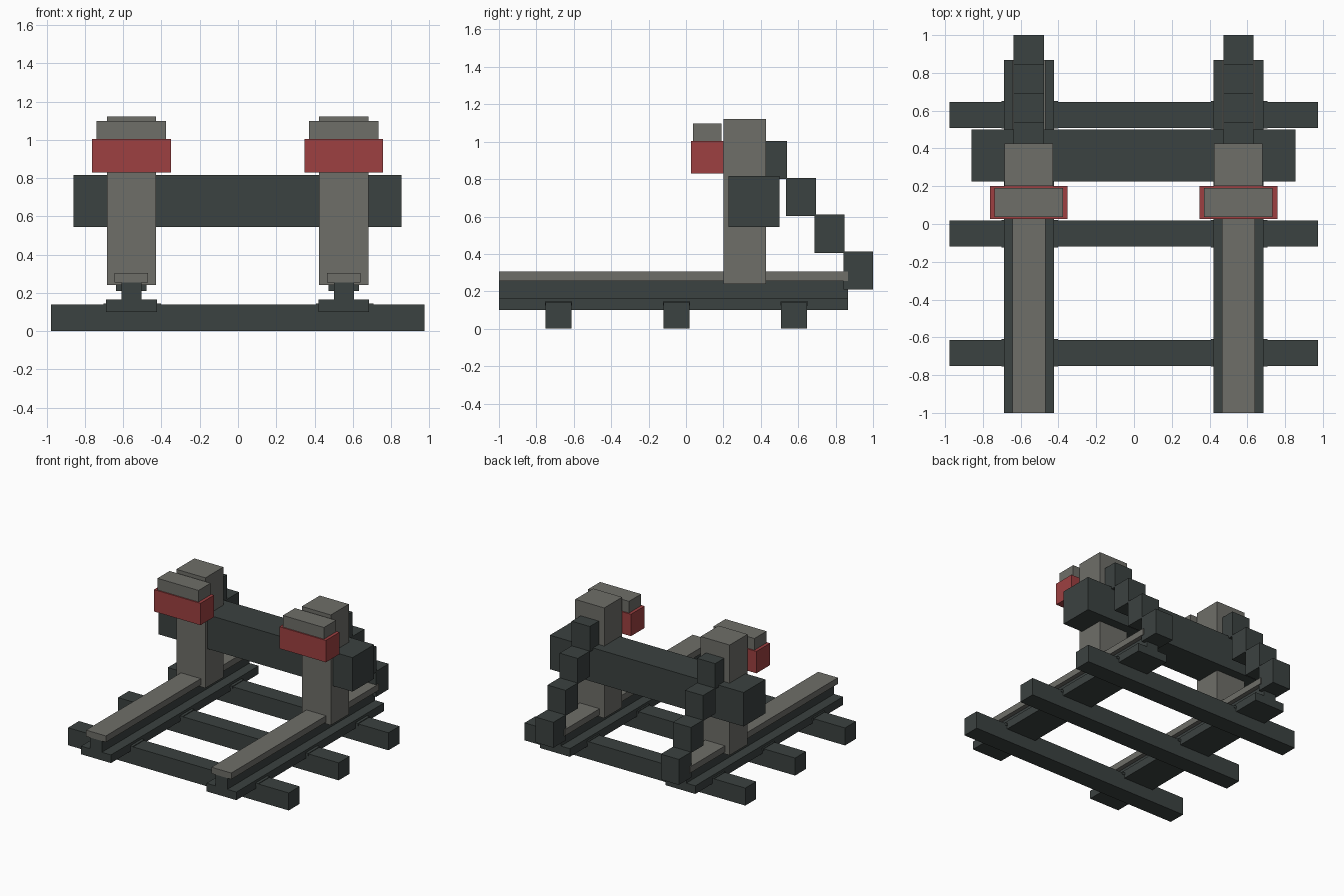
import bpy
import bmesh

cube = bpy.data.objects.get("Cube")
if cube:
    bpy.data.objects.remove(cube, do_unlink=True)


def material(name, color):
    mat = bpy.data.materials.new(name)
    mat.use_nodes = True
    mat.diffuse_color = (*color, 1)
    bsdf = next(n for n in mat.node_tree.nodes if n.type == 'BSDF_PRINCIPLED')
    bsdf.inputs["Base Color"].default_value = (*color, 1)
    return mat


dark = material("dark_slate", (0.044, 0.054, 0.052))
grey = material("warm_grey", (0.156, 0.156, 0.14))
red = material("faded_red", (0.34, 0.051, 0.053))


def box(name, mat, x, y, z):
    """Flat-shaded box from (low, high) ranges on each axis."""
    bm = bmesh.new()
    bmesh.ops.create_cube(bm, size=1)
    for v in bm.verts:
        v.co = [r[0] if c < 0 else r[1] for c, r in zip(v.co, (x, y, z))]
    mesh = bpy.data.meshes.new(name)
    bm.to_mesh(mesh)
    bm.free()
    mesh.materials.append(mat)
    obj = bpy.data.objects.new(name, mesh)
    bpy.context.collection.objects.link(obj)
    return obj


def around(center, width):
    return (center - width / 2, center + width / 2)


# Sleepers
sleeper_y = (-0.682, -0.051, 0.578)
for i, y in enumerate(sleeper_y):
    box(f"sleeper_{i + 1}", dark, (-0.978, 0.975), around(y, 0.138), (0, 0.14))

# Cross beam joining the posts
box("cross_beam", dark, (-0.86, 0.855), (0.226, 0.5), (0.545, 0.817))

for side, cx in (("right", -0.557), ("left", 0.553)):
    # Rail: foot, web and running head
    length = (-1, 0.867)
    box(f"{side}_rail_foot", dark, around(cx, 0.265), length, (0.1, 0.165))
    box(f"{side}_rail_web", dark, around(cx, 0.105), length, (0.165, 0.255))
    box(f"{side}_rail_head", grey, around(cx, 0.175), length, (0.255, 0.305))

    # Tie plates between rail and sleepers
    for i, y in enumerate(sleeper_y):
        box(f"{side}_tie_plate_{i + 1}", dark, around(cx + 0.005, 0.3),
            around(y, 0.146), (0.125, 0.145))

    # Upright post, red bumper and its cap
    box(f"{side}_post", grey, around(cx, 0.257), (0.2, 0.427), (0.24, 1.122))
    box(f"{side}_bumper", red, around(cx, 0.412), (0.027, 0.2), (0.83, 1.005))
    box(f"{side}_bumper_cap", grey, around(cx, 0.363), (0.037, 0.19), (1.005, 1.098))

    # Stepped brace descending behind the post
    for i in range(4):
        y, z = 0.382 + 0.153 * i, 0.8 - 0.197 * i
        box(f"{side}_brace_{i + 1}", dark, around(cx, 0.16),
            (y, y + 0.159), (z, z + 0.204))
